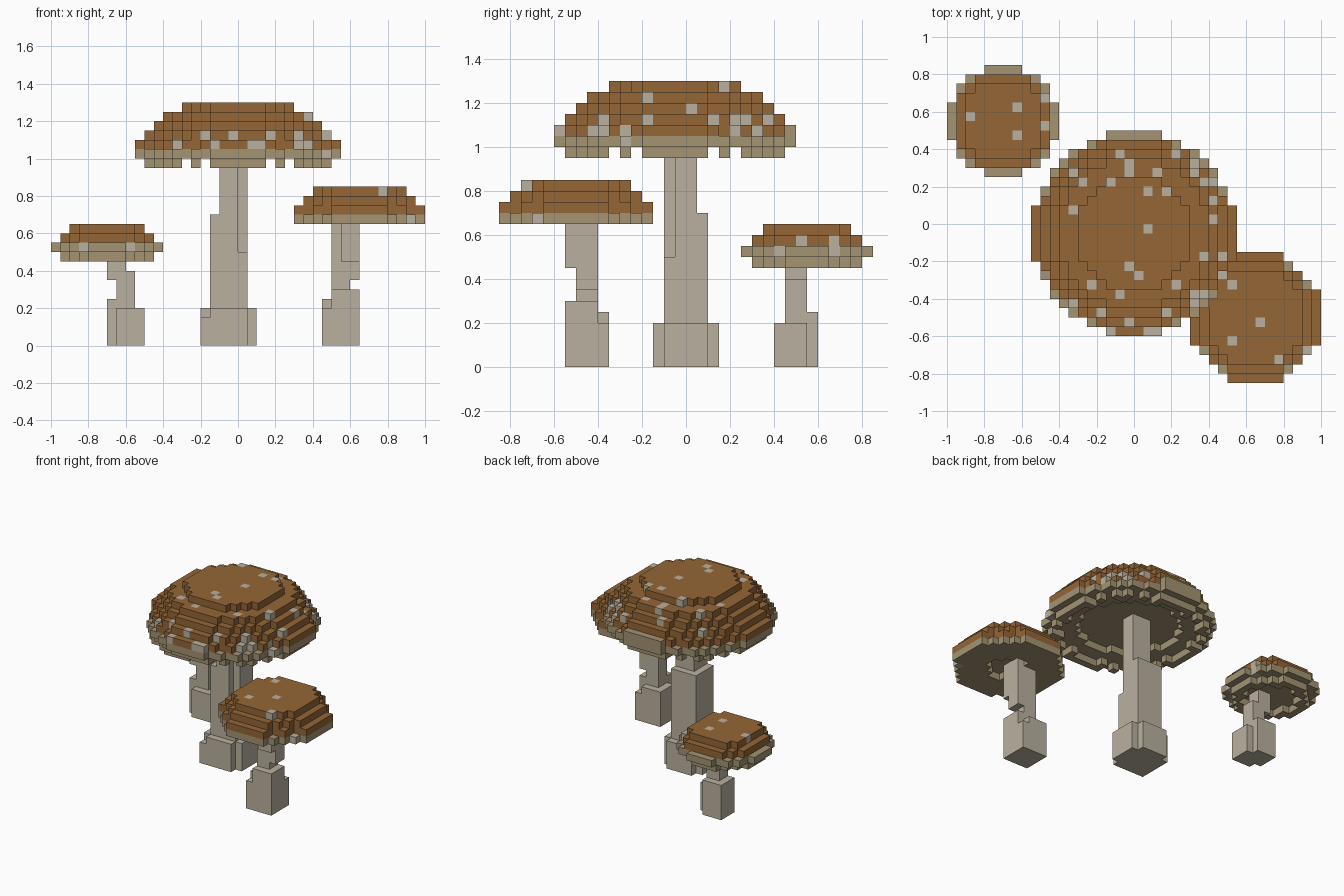
import bpy
import bmesh
from mathutils import Vector

UNIT = 0.05
if "Cube" in bpy.data.objects:
    bpy.data.objects.remove(bpy.data.objects["Cube"], do_unlink=True)


def make_material(name, rgb):
    mat = bpy.data.materials.new(name)
    mat.use_nodes = True
    mat.diffuse_color = (*rgb, 1)
    bsdf = next(n for n in mat.node_tree.nodes if n.type == "BSDF_PRINCIPLED")
    bsdf.inputs["Base Color"].default_value = (*rgb, 1)
    return mat


MATERIALS = [make_material("cap_brown", (.296, .133, .037)),
             make_material("gill_tan", (.367, .292, .171)),
             make_material("pale_stalk", (.49, .44, .35))]
BROWN, TAN, PALE = range(len(MATERIALS))

# Corners of a unit block's faces, found from each outward direction
DIRECTIONS = [Vector(d) for d in ((1, 0, 0), (-1, 0, 0), (0, 1, 0),
                                  (0, -1, 0), (0, 0, 1), (0, 0, -1))]


def build_blocks(name, blocks):
    """Turn a {cell: material} map into a mesh of its exposed faces."""
    bm = bmesh.new()
    verts = {}
    for cell, mat in blocks.items():
        middle = Vector(cell) + Vector((.5, .5, .5))
        for d in DIRECTIONS:
            if tuple(int(c + s) for c, s in zip(cell, d)) in blocks:
                continue
            a = Vector((d.y, d.z, d.x))
            b = d.cross(a)
            corners = []
            for p, q in ((-1, -1), (1, -1), (1, 1), (-1, 1)):
                co = middle + (d + a * p + b * q) / 2
                key = tuple(round(c) for c in co)
                if key not in verts:
                    verts[key] = bm.verts.new(Vector(key) * UNIT)
                corners.append(verts[key])
            bm.faces.new(corners).material_index = mat
    mesh = bpy.data.meshes.new(name)
    bm.to_mesh(mesh)
    bm.free()
    for mat in MATERIALS:
        mesh.materials.append(mat)
    bpy.context.collection.objects.link(bpy.data.objects.new(name, mesh))


def disc(centre, half, bulge=7):
    """Cells of a stepped disc as (i, j, u, v), u and v from its centre."""
    span = range(-half, half)
    for a in span:
        for b in span:
            u, v = a + .5, b + .5
            if u * u + v * v <= (half - .5) ** 2 + bulge:
                yield a + centre[0], b + centre[1], u, v


def stack(blocks, centre, base, halves, bulge=7):
    """Brown terraces, one disc per level."""
    for level, half in enumerate(halves):
        for i, j, u, v in disc(centre, half, bulge):
            blocks[i, j, base + level] = BROWN


def trim_corners(blocks, centre, z, half, inset):
    """Cut the diagonal edge so that the gill layer shows as a lip."""
    for i, j, u, v in disc(centre, half):
        if u * u + v * v > (half - .5) ** 2 - inset and max(abs(u), abs(v)) < half - 1:
            blocks.pop((i, j, z), None)


def top_spots(blocks, columns):
    for i, j in columns:
        heights = [c[2] for c in blocks if c[:2] == (i, j)]
        if heights:
            blocks[i, j, max(heights)] = PALE


def side_spots(blocks, front=(), left=()):
    """Spots on the outermost blocks of the front and left sides."""
    for i, k in front:
        blocks[i, min(c[1] for c in blocks if c[0] == i and c[2] == k), k] = PALE
    for j, k in left:
        blocks[max(c[0] for c in blocks if c[1] == j and c[2] == k), j, k] = PALE


def build_stalk(name, boxes):
    blocks = {}
    for x0, x1, y0, y1, z0, z1 in boxes:
        for i in range(x0, x1):
            for j in range(y0, y1):
                for k in range(z0, z1):
                    blocks[i, j, k] = PALE
    build_blocks(name, blocks)


# Large cap: broken rim, hollow gills, terraces
centre = (0, -1)
cap = {}
for i, j, u, v in disc(centre, 10, 9):
    gap = {abs(u), abs(v)} & {3.5, 5.5}
    if u * u + v * v > 79 - 2 and not gap:
        cap[i, j, 19] = TAN
for i, j, u, v in disc(centre, 11):
    if u * u + v * v > 45:
        cap[i, j, 20] = TAN
stack(cap, centre, 21, (11, 10, 9, 8, 6))
trim_corners(cap, centre, 21, 11, 5)
for i, j, u, v in disc(centre, 11):
    if (u * u + v * v < 60 or v > 10) and (i, j, 21) in cap:
        cap[i, j, 21] = TAN
top_spots(cap, ((-2, 7), (-1, 6), (-1, 5), (2, 5), (4, 7), (7, 4), (-3, 4),
                (-6, 4), (-7, 5), (1, 3), (3, 3), (-7, 1), (1, -1), (8, 0),
                (-1, -5), (0, -6), (4, -7), (-2, -8), (-5, -7), (-7, -9),
                (-1, -11), (7, -4), (9, -4), (9, -6), (6, -8),
                (1, -12), (2, -12), (-3, -12)))
side_spots(cap, ((-7, 21), (6, 21), (-4, 22), (3, 22)),
           ((-8, 21), (-6, 21), (4, 21), (6, 21), (-4, 22), (2, 22), (5, 22)))
build_blocks("large_cap", cap)
build_stalk("large_stalk", ((-3, 1, -3, 3, 0, 4), (-4, 2, -2, 2, 0, 4),
                            (-4, 1, -3, 2, 0, 3), (-3, 1, -2, 2, 4, 10),
                            (-3, 1, -1, 2, 10, 14), (-3, 0, -2, 2, 10, 14),
                            (-2, 1, -1, 1, 14, 21), (-2, 0, -2, 1, 14, 21)))

# Medium cap: shallow hollow under the gills
centre = (13, -10)
cap = {}
for i, j, u, v in disc(centre, 7):
    if u * u + v * v > 7:
        cap[i, j, 13] = TAN
stack(cap, centre, 14, (7, 6, 5))
trim_corners(cap, centre, 14, 7, 0)
for i, j, u, v in disc(centre, 4):
    cap[i, j, 14] = TAN
top_spots(cap, ((13, -11), (10, -13), (15, -15), (10, -7), (18, -14)))
build_blocks("medium_cap", cap)
build_stalk("medium_stalk", ((9, 13, -11, -7, 0, 4), (9, 12, -10, -7, 4, 5),
                             (10, 13, -11, -8, 4, 6), (10, 12, -10, -8, 6, 7),
                             (10, 13, -10, -8, 7, 14), (11, 13, -11, -8, 9, 14)))

# Small cap: ring below a wider gill layer
centre = (-14, 11)
cap = {}
for i, j, u, v in disc(centre, 5, 4):
    if u * u + v * v > 14:
        cap[i, j, 9] = TAN
for i, j, u, v in disc(centre, 6, 4):
    cap[i, j, 10] = TAN
stack(cap, centre, 11, (5, 4))
top_spots(cap, ((-13, 12), (-18, 11), (-13, 9), (-10, 13), (-10, 10)))
side_spots(cap, ((-17, 10), (-12, 10)), ((8, 10), (13, 10)))
build_blocks("small_cap", cap)
build_stalk("small_stalk", ((-14, -10, 9, 11, 0, 4), (-13, -10, 8, 11, 0, 4),
                            (-14, -11, 9, 12, 0, 5), (-13, -11, 9, 11, 4, 8),
                            (-14, -12, 9, 11, 7, 10)))
